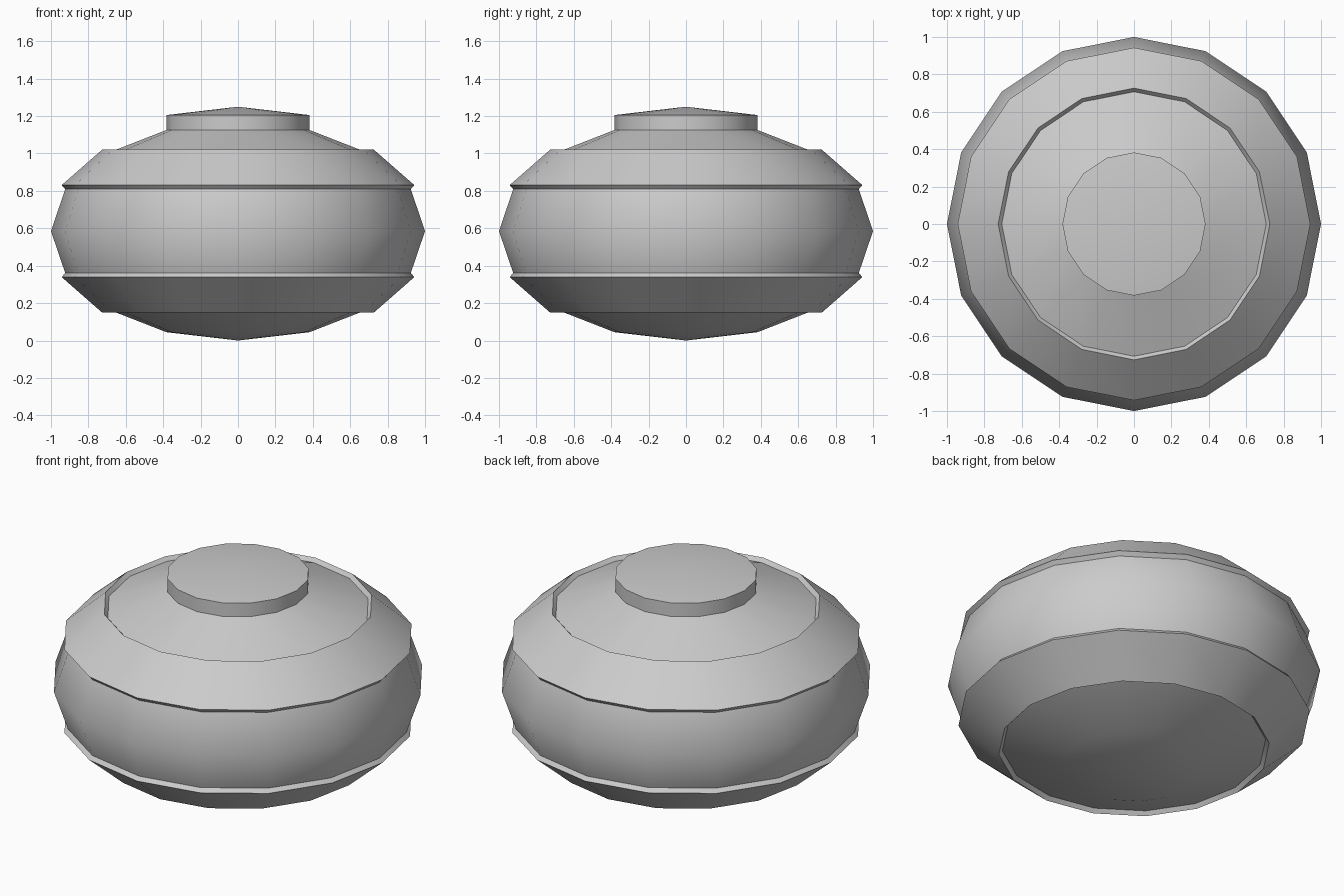
import bpy, bmesh
from math import sin, cos, pi, radians

if "Cube" in bpy.data.objects:
    bpy.data.objects.remove(bpy.data.objects["Cube"])

SIDES, CENTRE, SQUASH = 16, 0.585, 0.585


def ring(i, dr=0.0, dz=0.0):
    """Profile point on the squashed sphere; i counts 22.5 degree steps from the top."""
    a = i * pi / 8
    return (sin(a) + dr, CENTRE + SQUASH * cos(a) + dz)


def lathe(name, profile):
    """Revolve a profile running from top pole to bottom pole."""
    bm = bmesh.new()
    rows = []
    for r, z in profile:
        n = 1 if r < 1e-4 else SIDES
        rows.append([bm.verts.new((r * cos(2 * pi * k / SIDES) if n > 1 else 0,
                                   r * sin(2 * pi * k / SIDES) if n > 1 else 0, z))
                     for k in range(n)])
    for a, b in zip(rows, rows[1:]):
        for k in range(SIDES):
            j = (k + 1) % SIDES
            if len(a) == 1:
                bm.faces.new((a[0], b[k], b[j]))
            elif len(b) == 1:
                bm.faces.new((a[k], b[0], a[j]))
            else:
                bm.faces.new((a[k], b[k], b[j], a[j]))
    bmesh.ops.recalc_face_normals(bm, faces=bm.faces)
    mesh = bpy.data.meshes.new(name)
    bm.to_mesh(mesh)
    bm.free()
    ob = bpy.data.objects.new(name, mesh)
    bpy.context.collection.objects.link(ob)
    bpy.ops.object.select_all(action='DESELECT')
    ob.select_set(True)
    bpy.context.view_layer.objects.active = ob
    bpy.ops.object.shade_smooth_by_angle(angle=radians(42))
    return ob


LIFT = 0.08              # raised height of the top cap
DR, DZ = 0.019, 0.022    # outward step of the raised bands

lathe("squashed_pot_body", [
    # raised cap
    ring(0, 0, LIFT), ring(1, 0, LIFT), ring(1),
    # upper raised band
    ring(2), ring(2, DR, DZ), ring(3, DR, DZ), ring(3),
    # belly
    ring(4),
    # lower raised band
    ring(5), ring(5, DR, -DZ), ring(6, DR, -DZ), ring(6),
    # rounded base
    ring(7), ring(8),
])
